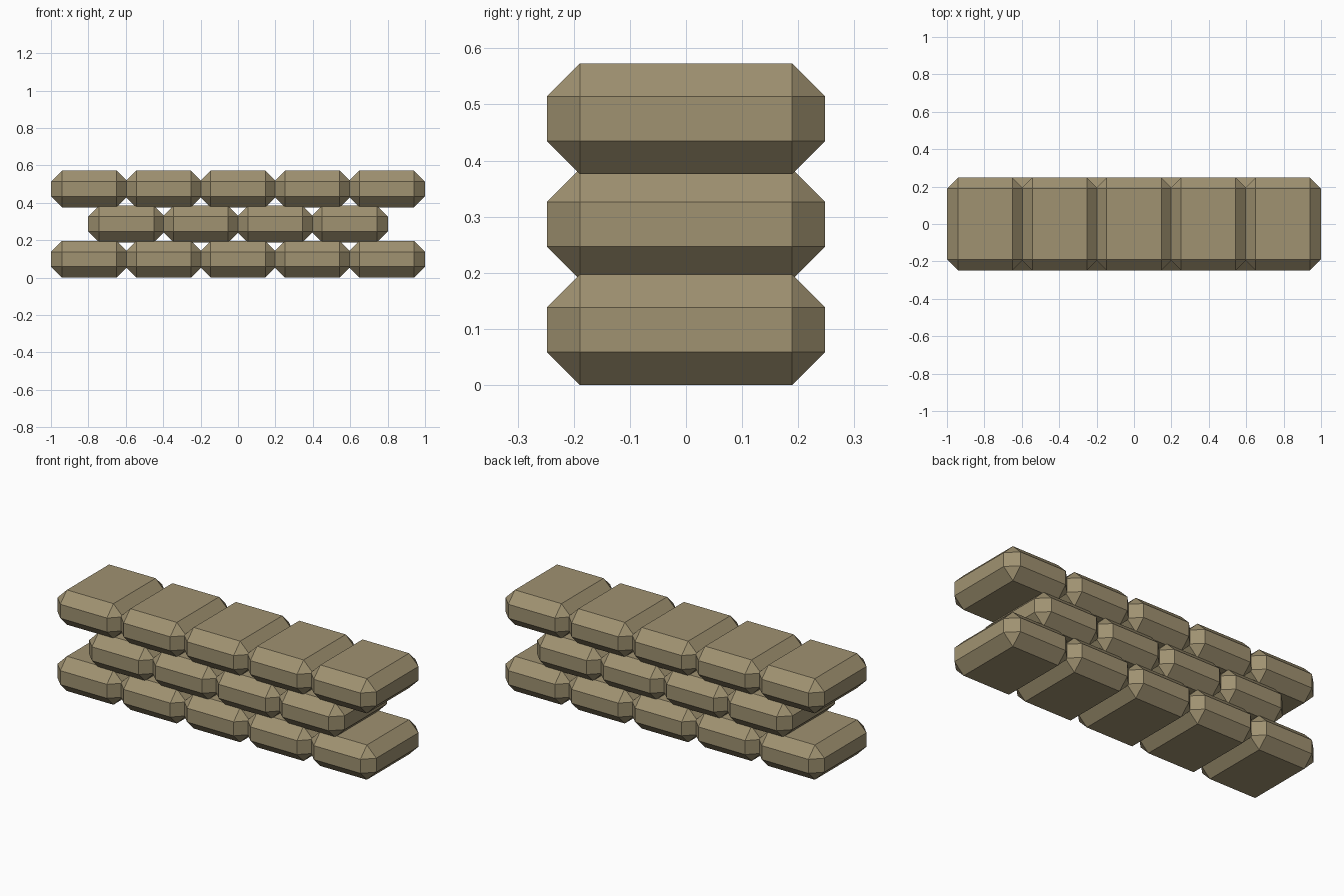
import bpy
import bmesh

old = bpy.data.objects.get("Cube")
if old:
    bpy.data.objects.remove(old, do_unlink=True)

# Sandy stone colour
COLOUR = (0.35, 0.287, 0.165, 1)
stone = bpy.data.materials.new("sandy_stone")
stone.use_nodes = True
stone.diffuse_color = COLOUR
shader = next(n for n in stone.node_tree.nodes if n.type == 'BSDF_PRINCIPLED')
shader.inputs["Base Color"].default_value = COLOUR
shader.inputs["Roughness"].default_value = 0.9

# Brick size, chamfer and spacing
WIDTH, DEPTH, HEIGHT = 0.41, 0.496, 0.197
CHAMFER = 0.059
PITCH = (2 - WIDTH) / 4
RISE = 0.188


def chamfered_brick_mesh():
    bm = bmesh.new()
    bmesh.ops.create_cube(bm, size=1)
    bmesh.ops.scale(bm, vec=(WIDTH, DEPTH, HEIGHT), verts=bm.verts)
    bmesh.ops.bevel(bm, geom=bm.edges[:], offset=CHAMFER, offset_type='OFFSET',
                    segments=1, profile=0.5, affect='EDGES')
    bmesh.ops.recalc_face_normals(bm, faces=bm.faces)
    mesh = bpy.data.meshes.new("brick")
    bm.to_mesh(mesh)
    bm.free()
    mesh.materials.append(stone)
    return mesh


# Three courses, the middle one staggered and a brick shorter
brick_mesh = chamfered_brick_mesh()
for row, (course, count) in enumerate((("bottom", 5), ("middle", 4), ("top", 5))):
    for i in range(count):
        brick = bpy.data.objects.new(f"{course}_brick_{i + 1}", brick_mesh)
        brick.location = ((i - (count - 1) / 2) * PITCH, 0, HEIGHT / 2 + row * RISE)
        bpy.context.collection.objects.link(brick)
